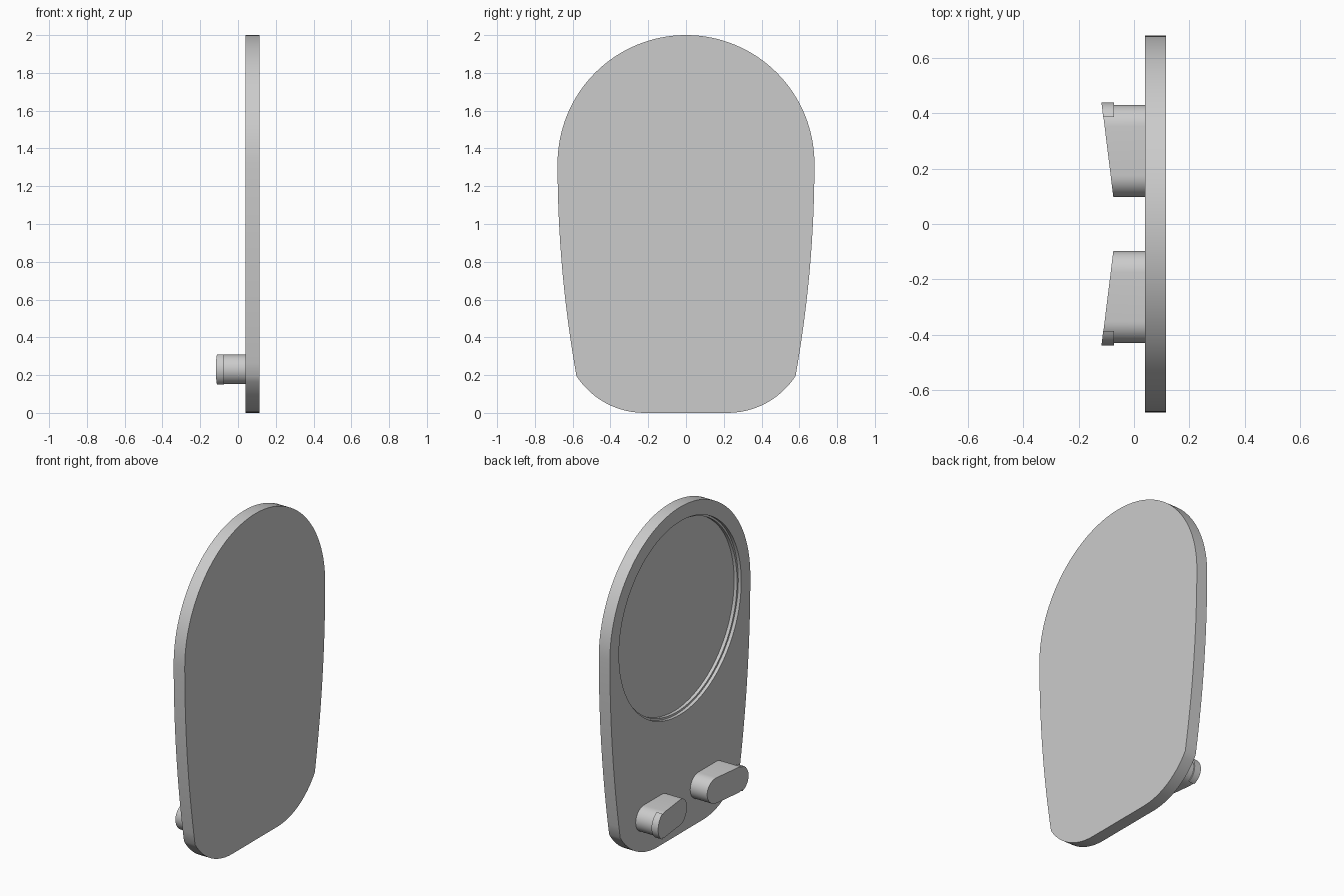
import bpy, bmesh
from math import sin, cos, pi, radians, sqrt, acos

cube = bpy.data.objects.get("Cube")
if cube:
    bpy.data.objects.remove(cube, do_unlink=True)

grey = bpy.data.materials.new("plain grey")
grey.use_nodes = True
grey.diffuse_color = (0.6, 0.6, 0.6, 1)
grey.node_tree.nodes["Principled BSDF"].inputs["Base Color"].default_value = (0.6, 0.6, 0.6, 1)


def arc(cy, cz, r, a0, a1, n):
    """Points on an arc in the y-z plane, angles in radians."""
    return [(cy + r * cos(a0 + (a1 - a0) * i / n),
             cz + r * sin(a0 + (a1 - a0) * i / n)) for i in range(n + 1)]


def prism(name, outline, back_x, front_x):
    """Extrude a y-z outline along x; front_x gives the end x for each y."""
    bm = bmesh.new()
    back = [bm.verts.new((back_x, y, z)) for y, z in outline]
    front = [bm.verts.new((front_x(y), y, z)) for y, z in outline]
    bm.faces.new(back)
    bm.faces.new(front[::-1])
    for i in range(len(outline)):
        j = (i + 1) % len(outline)
        bm.faces.new((back[i], front[i], front[j], back[j]))
    bmesh.ops.recalc_face_normals(bm, faces=bm.faces)
    mesh = bpy.data.meshes.new(name)
    bm.to_mesh(mesh)
    bm.free()
    mesh.materials.append(grey)
    obj = bpy.data.objects.new(name, mesh)
    bpy.context.collection.objects.link(obj)
    return obj


def activate(obj):
    bpy.ops.object.select_all(action='DESELECT')
    obj.select_set(True)
    bpy.context.view_layer.objects.active = obj


def smooth(obj):
    activate(obj)
    bpy.ops.object.shade_smooth_by_angle(angle=radians(30))


# Plate outline: rounded foot, bowed side, round head, then mirrored
PLATE_FRONT, PLATE_BACK = 0.04, 0.115
HEAD_R, HEAD_Z = 0.68, 1.32
foot = arc(0.22, 0.43, 0.43, -pi / 2, radians(-33.2), 12)
side = [(HEAD_R - 0.1 * (1 - t / 16) ** 2, 0.195 + (HEAD_Z - 0.195) * t / 16)
        for t in range(1, 16)]
head = arc(0, HEAD_Z, HEAD_R, 0, pi / 2, 32)
half = foot + side + head
outline = half + [(-y, z) for y, z in half[-2::-1]]
plate = prism("plate", outline, PLATE_BACK, lambda y: PLATE_FRONT)

# Stepped round recess in the plate
for radius, depth in ((0.592, 0.02), (0.58, 0.04)):
    circle = arc(0, HEAD_Z, radius, 0, 2 * pi, 96)[:-1]
    cutter = prism("recess_cutter", circle, PLATE_FRONT + depth, lambda y: PLATE_FRONT - 0.05)
    cutter.hide_render = True
    activate(plate)
    cut = plate.modifiers.new("recess", 'BOOLEAN')
    cut.operation = 'DIFFERENCE'
    cut.solver = 'EXACT'
    cut.object = cutter
    bpy.ops.object.modifier_apply(modifier=cut.name)
    bpy.data.objects.remove(cutter, do_unlink=True)
smooth(plate)

# Pegs: rounded bars with a slanted end and a small hooked lip
PEG_Z, PEG_R, LIP_R = 0.23, 0.078, 0.086
INNER_Y, OUTER_Y, LIP_Y = 0.176, 0.352, 0.387


def slant(y):
    return -0.075 - 0.042 * (abs(y) - 0.1) / 0.34


bar = (arc(OUTER_Y, PEG_Z, PEG_R, -pi / 2, pi / 2, 20)
       + arc(INNER_Y, PEG_Z, PEG_R, pi / 2, 3 * pi / 2, 20))
reach = acos((LIP_Y - OUTER_Y) / LIP_R)
lip = arc(OUTER_Y, PEG_Z, LIP_R, -reach, reach, 20)
for label, sign in (("back", 1), ("front", -1)):
    for part, shape, base in (("peg", bar, PLATE_FRONT), ("peg_lip", lip, -0.073)):
        # The lip sits a hair proud of the bar end
        gap = 0.0008 if part == "peg_lip" else 0
        smooth(prism(f"{label}_{part}", [(sign * y, z) for y, z in shape],
                     base, lambda y, g=gap: slant(y) - g))
